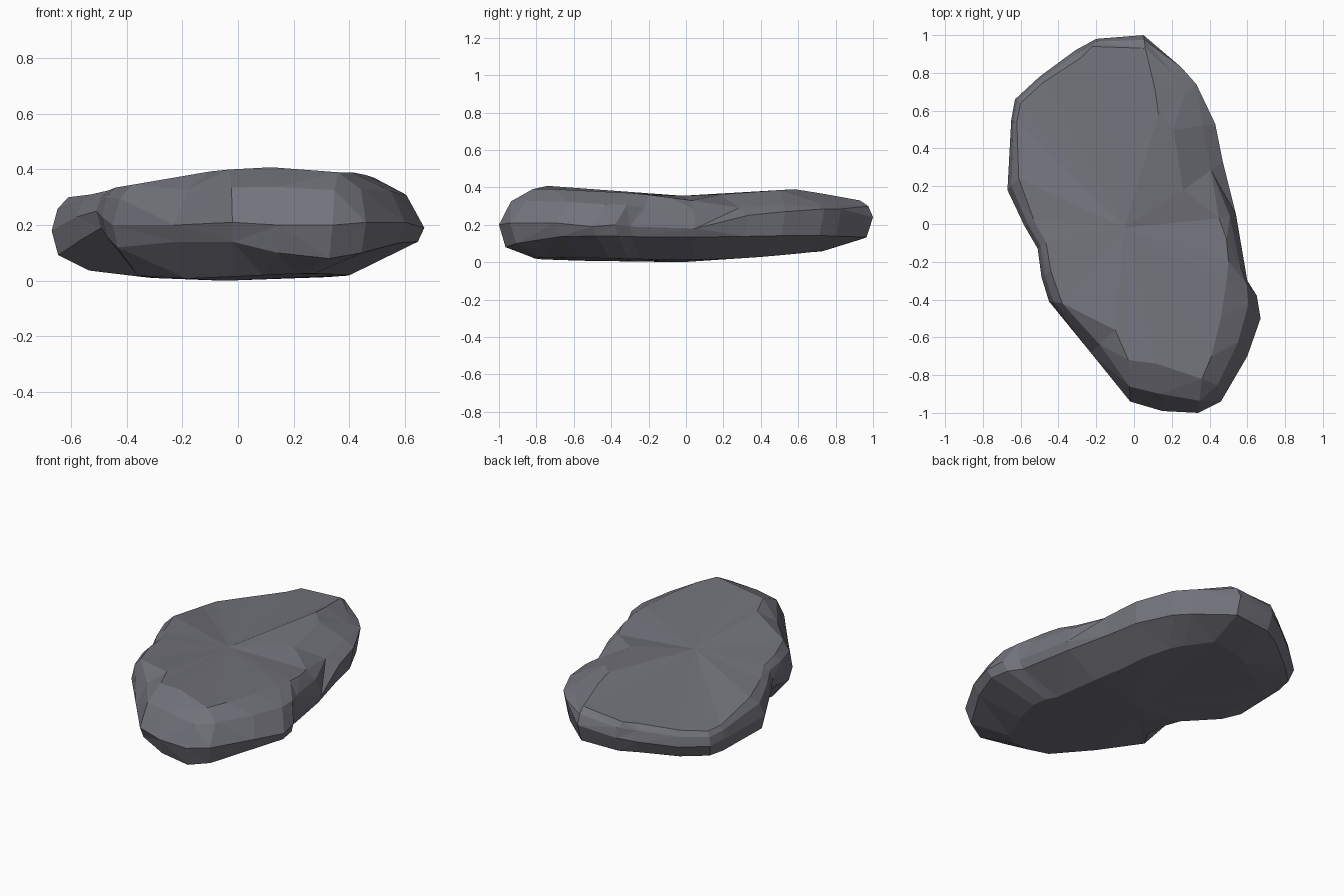
import bpy, bmesh
from mathutils import Vector

if "Cube" in bpy.data.objects:
    bpy.data.objects.remove(bpy.data.objects["Cube"])

# Widest outline of the stone, counter-clockwise from the back: x, y, z
rim = [Vector(p) for p in (
    (.05, 1, .24), (-.2, .98, .22), (-.31, .92, .20), (-.5, .78, .165), (-.63, .66, .16),
    (-.65, .55, .17), (-.67, .18, .18), (-.58, -.01, .23), (-.51, -.13, .25), (-.49, -.28, .23),
    (-.45, -.41, .20), (-.23, -.68, .20), (-.02, -.94, .21), (.15, -.99, .20), (.34, -1, .20),
    (.46, -.94, .21), (.6, -.7, .21), (.67, -.5, .19), (.65, -.38, .20), (.6, -.3, .19),
    (.54, .05, .18), (.47, .33, .25), (.43, .53, .27), (.33, .74, .285), (.25, .83, .285))]

# Matching edge of the flat upper face
crown = [Vector(p) for p in (
    (.06, .93, .33), (-.22, .94, .31), (-.28, .88, .295), (-.48, .75, .255), (-.6, .64, .24),
    (-.62, .54, .245), (-.61, .24, .30), (-.53, .02, .31), (-.465, -.1, .325), (-.44, -.25, .335),
    (-.38, -.42, .345), (-.1, -.56, .393), (-.03, -.72, .40), (.12, -.74, .408), (.36, -.82, .39),
    (.41, -.7, .39), (.46, -.5, .38), (.49, -.3, .37), (.5, -.2, .36), (.49, -.08, .345),
    (.45, .03, .33), (.26, .18, .362), (.21, .5, .385), (.13, .58, .39), (.11, .72, .368))]

# Height of the lower edge at the left notch and the undercut front
undercut = {7: .15, 8: .19, 9: .16, 10: .12, 11: .14, 12: .14, 13: .10, 14: .08, 15: .10}


def shoulder(i):
    """Rounded step from rim to upper face, flatter on the sloping back right."""
    a, b = rim[i], crown[i]
    t, s = (.3, .36) if i > 20 else (.36, .66)
    p = a.lerp(b, t)
    p.z = a.z + (b.z - a.z) * s
    return p


def under_edge(i):
    p = rim[i]
    z = .10 + (.06 if p.x > 0 else .02) * p.x + .03 * max(p.y, 0)
    if 2 < i < 6:
        z -= .02
    return Vector((p.x * .965, p.y * .965, undercut.get(i, z)))


def base(i):
    x, y, _ = rim[i]
    x *= .60 if x > 0 else .60 if 7 <= i <= 9 else .80
    y *= .74 if y > 0 else .82
    return Vector((x, y, .11 * max(-x - .22, 0) + .04 * max(x, 0)
                   + .11 * max(y, 0) ** 2 + .025 * min(y, 0) ** 2))


n = len(rim)
rings = [[f(i) for i in range(n)] for f in (
    base, under_edge, lambda i: rim[i], shoulder, lambda i: crown[i])]

# Stone body lofted through the rings
bm = bmesh.new()
loops = [[bm.verts.new(p) for p in r] for r in rings]
for lo, hi in zip(loops, loops[1:]):
    for i in range(n):
        j = (i + 1) % n
        bm.faces.new((lo[i], lo[j], hi[j], hi[i]))

# Close the upper face and the underside
for ring, z in ((loops[-1], .355), (loops[0][::-1], 0)):
    mid = bm.verts.new((-.05, -.02, z))
    for i in range(n):
        bm.faces.new((ring[i], ring[(i + 1) % n], mid))
bmesh.ops.triangulate(bm, faces=bm.faces[:])
# Merge nearly level facets into broad chipped planes
bmesh.ops.dissolve_limit(bm, angle_limit=.03, verts=bm.verts[:], edges=bm.edges[:])
bmesh.ops.recalc_face_normals(bm, faces=bm.faces[:])

mesh = bpy.data.meshes.new("flat_stone")
bm.to_mesh(mesh)
bm.free()
stone = bpy.data.objects.new("flat_stone", mesh)
bpy.context.collection.objects.link(stone)

# Single slate grey colour
grey = bpy.data.materials.new("slate grey")
grey.diffuse_color = (.17, .17, .20, 1)
grey.use_nodes = True
grey.node_tree.nodes["Principled BSDF"].inputs["Base Color"].default_value = grey.diffuse_color
mesh.materials.append(grey)
